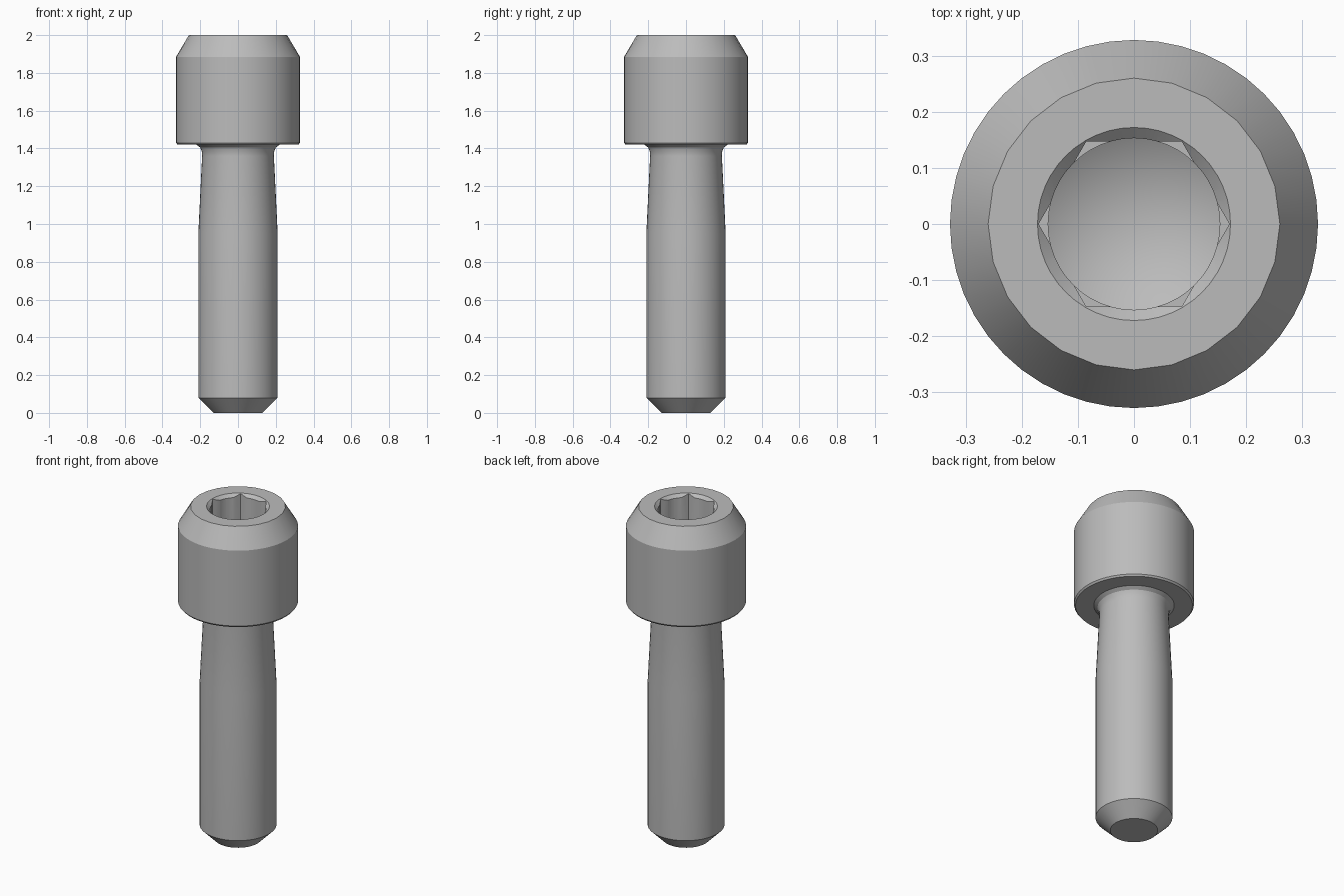
import bpy, bmesh
from math import cos, sin, pi, radians

cube = bpy.data.objects.get("Cube")
if cube:
    bpy.data.objects.remove(cube, do_unlink=True)

SEGMENTS = 48
TOP = 2.0

steel = bpy.data.materials.new("grey steel")
steel.use_nodes = True
grey = (0.5, 0.5, 0.5, 1)
steel.diffuse_color = grey
steel.node_tree.nodes["Principled BSDF"].inputs["Base Color"].default_value = grey


def lathe(name, profile, segments, coarse_rows=()):
    """Revolve (radius, z) points into a closed solid; a zero radius is a tip."""
    bm = bmesh.new()
    rings = []
    for row, (r, z) in enumerate(profile):
        if r == 0:
            rings.append([bm.verts.new((0, 0, z))])
            continue
        ring = []
        for i in range(segments):
            a = 2 * pi * i / segments
            # Coarse rows keep half the corners: the others sit on the chords
            rr = r * cos(2 * pi / segments) if row in coarse_rows and i % 2 else r
            ring.append(bm.verts.new((rr * cos(a), rr * sin(a), z)))
        rings.append(ring)
    for low, high in zip(rings, rings[1:]):
        for i in range(segments):
            j = (i + 1) % segments
            if len(low) == 1:
                bm.faces.new((low[0], high[j], high[i]))
            else:
                bm.faces.new((low[i], low[j], high[j], high[i]))
    for ring in (rings[0], rings[-1]):
        if len(ring) > 1:
            bm.faces.new(ring)
    bmesh.ops.recalc_face_normals(bm, faces=bm.faces)
    mesh = bpy.data.meshes.new(name)
    bm.to_mesh(mesh)
    bm.free()
    mesh.materials.append(steel)
    obj = bpy.data.objects.new(name, mesh)
    bpy.context.collection.objects.link(obj)
    return obj


# Shank with chamfered tip, slight waist, fillet under the head, and head
body_profile = [
    (0.13, 0), (0.21, 0.08), (0.21, 0.95), (0.19, 1.36),
    (0.192, 1.385), (0.2, 1.405), (0.22, 1.42),
    (0.32, 1.42), (0.328, 1.43), (0.328, 1.885), (0.26, TOP),
]
bolt = lathe("socket_head_bolt", body_profile, SEGMENTS, {len(body_profile) - 1})

# Socket cutters: hexagon, drilled hole with pointed end, and entry chamfer
cutters = [
    lathe("hex_cutter", [(0.17, 1.7), (0.17, 2.1)], 6),
    lathe("drill_cutter", [(0, 1.6), (0.153, 1.69), (0.153, 2.1)], SEGMENTS),
    lathe("chamfer_cutter", [(0.14, 1.97), (0.172, TOP), (0.172, 2.1)], SEGMENTS),
]
bpy.context.view_layer.objects.active = bolt
for cutter in cutters:
    cut = bolt.modifiers.new(cutter.name, "BOOLEAN")
    cut.operation = "DIFFERENCE"
    cut.solver = "EXACT"
    cut.object = cutter
    bpy.ops.object.modifier_apply(modifier=cut.name)
for cutter in cutters:
    bpy.data.objects.remove(cutter, do_unlink=True)

# Smooth round surfaces, crisp edges
bpy.ops.object.select_all(action="DESELECT")
bolt.select_set(True)
bpy.ops.object.shade_smooth_by_angle(angle=radians(25))
